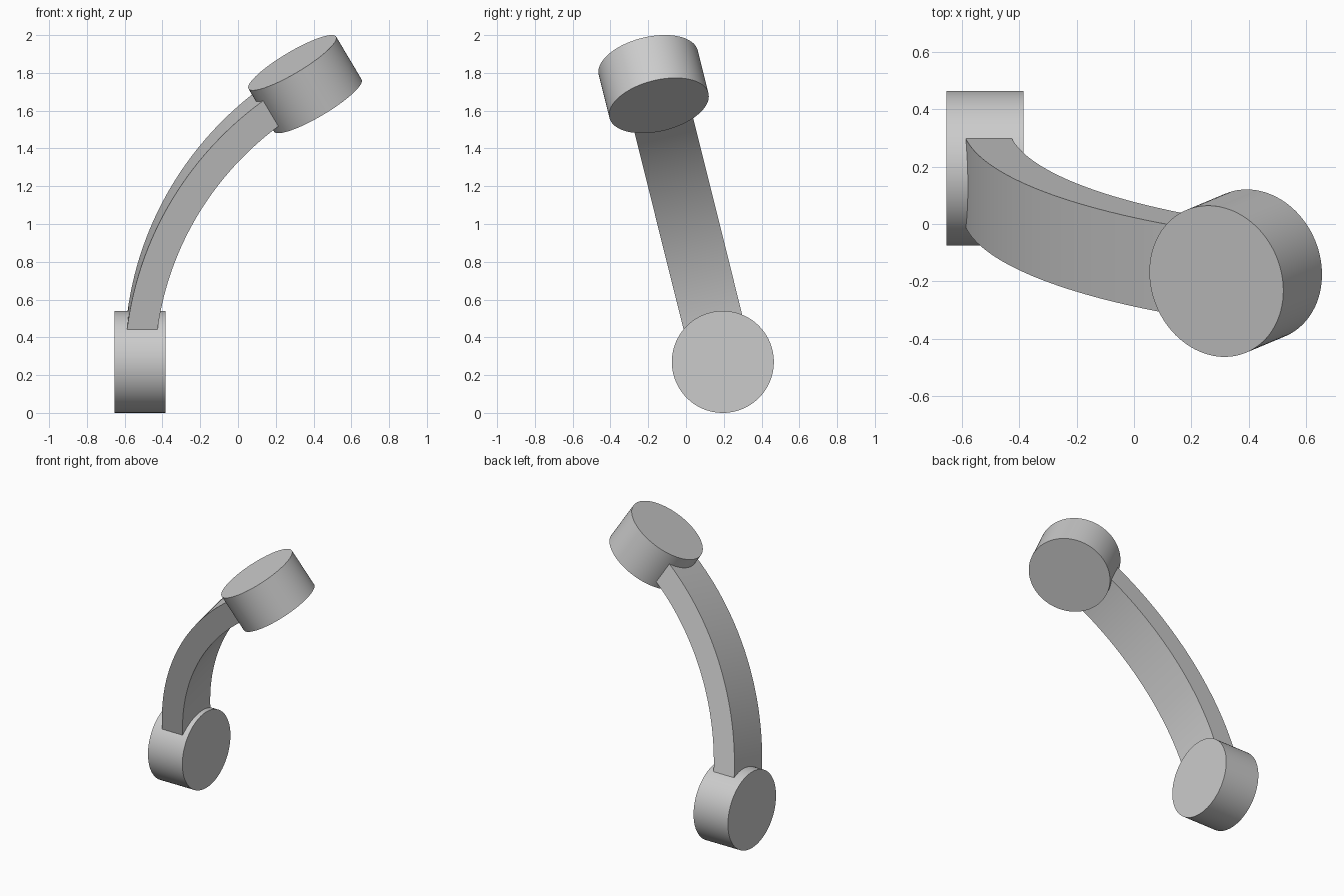
import bpy, bmesh, math
from mathutils import Matrix, Vector

cube = bpy.data.objects.get("Cube")
if cube:
    bpy.data.objects.remove(cube, do_unlink=True)

RADIUS, DEPTH = 0.27, 0.27          # end drums
WIDTH, THICK = 0.32, 0.16           # curved handle section
BEND, SWEEP = 1.75, math.radians(60)
STEPS = 48

# Leaning frame: local x-z is the plane the handle bends in
frame = Matrix.Translation((0, 0.195, 0.27)) @ Matrix.Rotation(math.radians(14), 4, 'X')
lower = Vector((-0.52, 0, 0))
pivot = lower + Vector((BEND, 0, 0))
outward = Vector((-math.cos(SWEEP), 0, math.sin(SWEEP)))
upper = pivot + outward * BEND

grey = bpy.data.materials.new("plain grey")
grey.use_nodes = True
colour = (0.6, 0.6, 0.6, 1)
grey.diffuse_color = colour
grey.node_tree.nodes["Principled BSDF"].inputs["Base Color"].default_value = colour


def finish(name, bm):
    bmesh.ops.recalc_face_normals(bm, faces=bm.faces)
    mesh = bpy.data.meshes.new(name)
    bm.to_mesh(mesh)
    bm.free()
    mesh.materials.append(grey)
    obj = bpy.data.objects.new(name, mesh)
    bpy.context.collection.objects.link(obj)
    bpy.ops.object.select_all(action='DESELECT')
    obj.select_set(True)
    bpy.context.view_layer.objects.active = obj
    bpy.ops.object.shade_smooth_by_angle(angle=math.radians(30))


def drum(name, centre, axis):
    bm = bmesh.new()
    turn = axis.to_track_quat('Z', 'Y').to_matrix().to_4x4()
    bmesh.ops.create_cone(bm, cap_ends=True, segments=96, radius1=RADIUS, radius2=RADIUS,
                          depth=DEPTH, matrix=frame @ Matrix.Translation(centre) @ turn)
    finish(name, bm)


# Drums at both ends of the handle
drum("lower_drum", lower, Vector((-1, 0, 0)))
drum("upper_drum", upper, outward)

# Curved handle: a rectangle spun from the middle of one drum to the other
bm = bmesh.new()
corners = [(-1, -1), (1, -1), (1, 1), (-1, 1)]
start = [bm.verts.new(lower + Vector((a * THICK / 2, b * WIDTH / 2, 0)))
         for a, b in corners]
cap = bm.faces.new(start)
bmesh.ops.spin(bm, geom=[cap] + list(cap.edges) + start, cent=pivot, axis=(0, 1, 0),
               angle=SWEEP, steps=STEPS, use_duplicate=False)
# Close the starting end
bmesh.ops.holes_fill(bm, edges=bm.edges)
bm.transform(frame)
finish("curved_handle", bm)
